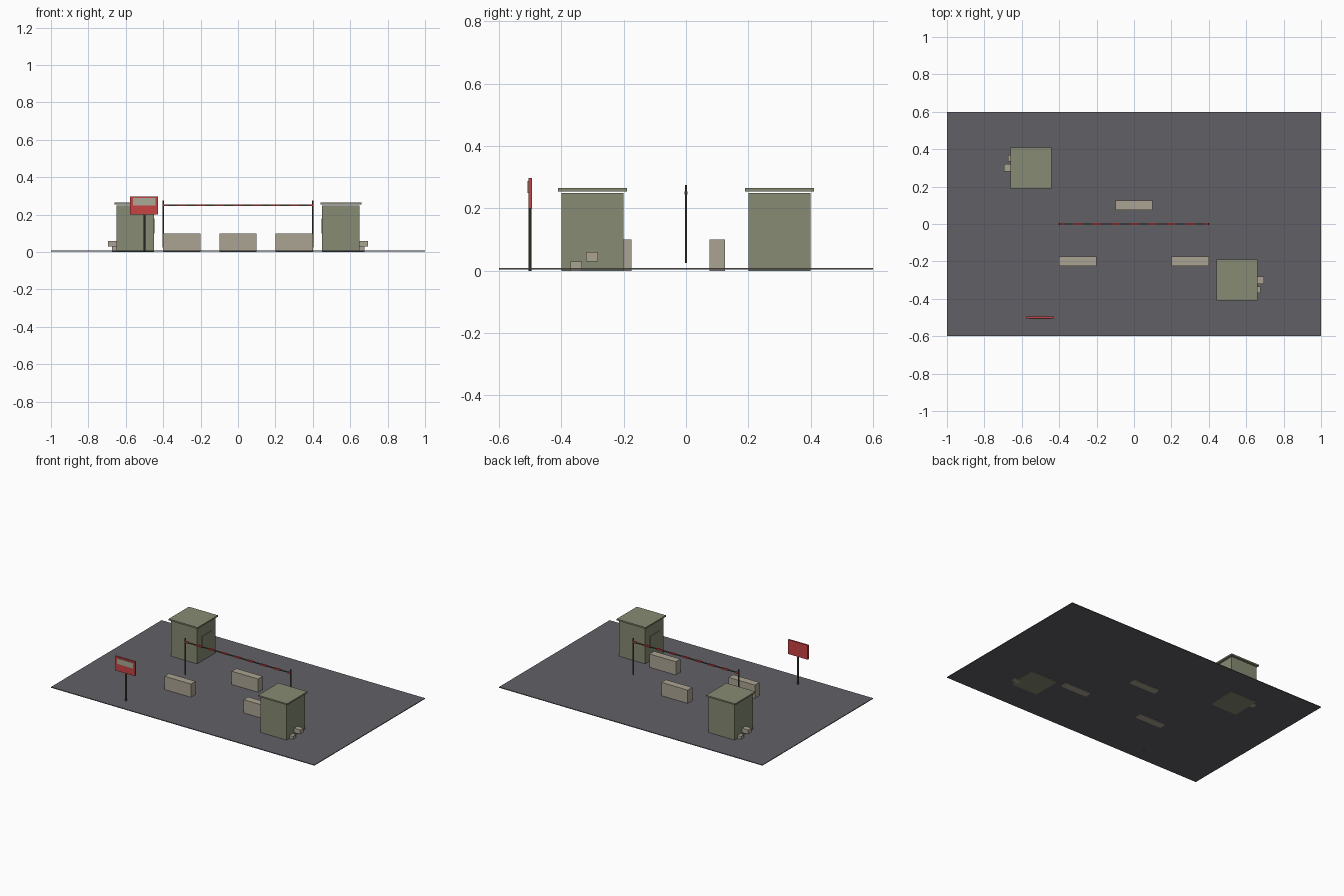
import bpy
from mathutils import Vector

cube = bpy.data.objects.get("Cube")
if cube:
    bpy.data.objects.remove(cube, do_unlink=True)


def material(name, *rgb):
    # 8-bit display colour to linear
    col = [(c / 255 / 12.92) if c < 11 else ((c / 255 + 0.055) / 1.055) ** 2.4 for c in rgb] + [1]
    m = bpy.data.materials.new(name)
    m.use_nodes = True
    m.diffuse_color = col
    m.node_tree.nodes["Principled BSDF"].inputs["Base Color"].default_value = col
    return m


asphalt = material("asphalt grey", 97, 96, 102)
olive = material("olive paint", 134, 139, 114)
concrete = material("sandy concrete", 171, 164, 147)
metal = material("dark metal", 82, 82, 70)
red = material("warning red", 200, 68, 68)
pale = material("pale panel", 170, 168, 150)


def box(name, mat, low, high):
    low, high = Vector(low), Vector(high)
    bpy.ops.mesh.primitive_cube_add(size=1, location=(low + high) / 2)
    ob = bpy.context.object
    ob.name = name
    ob.scale = [abs(d) for d in high - low]
    bpy.ops.object.transform_apply(location=False, rotation=False, scale=True)
    ob.data.materials.append(mat)
    return ob


def post(name, x, y, bottom, top, radius=0.005):
    bpy.ops.mesh.primitive_cylinder_add(vertices=8, radius=radius, depth=top - bottom,
                                        location=(x, y, (bottom + top) / 2))
    ob = bpy.context.object
    ob.name = name
    ob.data.materials.append(metal)
    bpy.ops.object.shade_smooth_by_angle()
    return ob


# Road slab
box("road_slab", asphalt, (-1, -0.6, 0.004), (1, 0.6, 0.009))

# Two guard booths, the second turned half a circle
for side, s in (("left", 1), ("right", -1)):
    def part(name, mat, low, high):
        box(f"{side}_{name}", mat, (s * low[0], s * low[1], low[2]), (s * high[0], s * high[1], high[2]))

    part("booth_walls", olive, (0.45, -0.4, 0), (0.65, -0.2, 0.25))
    part("booth_roof", olive, (0.44, -0.41, 0.255), (0.66, -0.19, 0.265))
    part("booth_window", olive, (0.446, -0.35, 0.1), (0.455, -0.25, 0.18))
    part("lower_sandbag", concrete, (0.625, -0.37, 0), (0.675, -0.333, 0.03))
    part("upper_sandbag", concrete, (0.645, -0.32, 0.03), (0.695, -0.282, 0.06))

# Concrete road blocks
for name, x, y in (("front_right", -0.3, -0.2), ("front_left", 0.3, -0.2), ("back", 0, 0.1)):
    box(f"{name}_road_block", concrete, (x - 0.1, y - 0.025, 0), (x + 0.1, y + 0.025, 0.1))

# Boom gate with red bands
for name, x in (("right", -0.4), ("left", 0.4)):
    post(f"{name}_gate_post", x, 0, 0.025, 0.275, 0.004)
box("boom", metal, (-0.4, -0.003, 0.247), (0.4, 0.003, 0.253))
for i in range(9):
    x = -0.4 + 0.1 * i
    box(f"boom_band_{i + 1}", red, (max(x - 0.025, -0.4), -0.005, 0.245),
        (min(x + 0.025, 0.4), 0.005, 0.255))

# Warning sign
post("sign_post", -0.5, -0.5, 0, 0.25)
box("sign_board", red, (-0.578, -0.506, 0.2), (-0.428, -0.494, 0.298))
box("sign_panel", pale, (-0.562, -0.509, 0.25), (-0.442, -0.505, 0.288))
